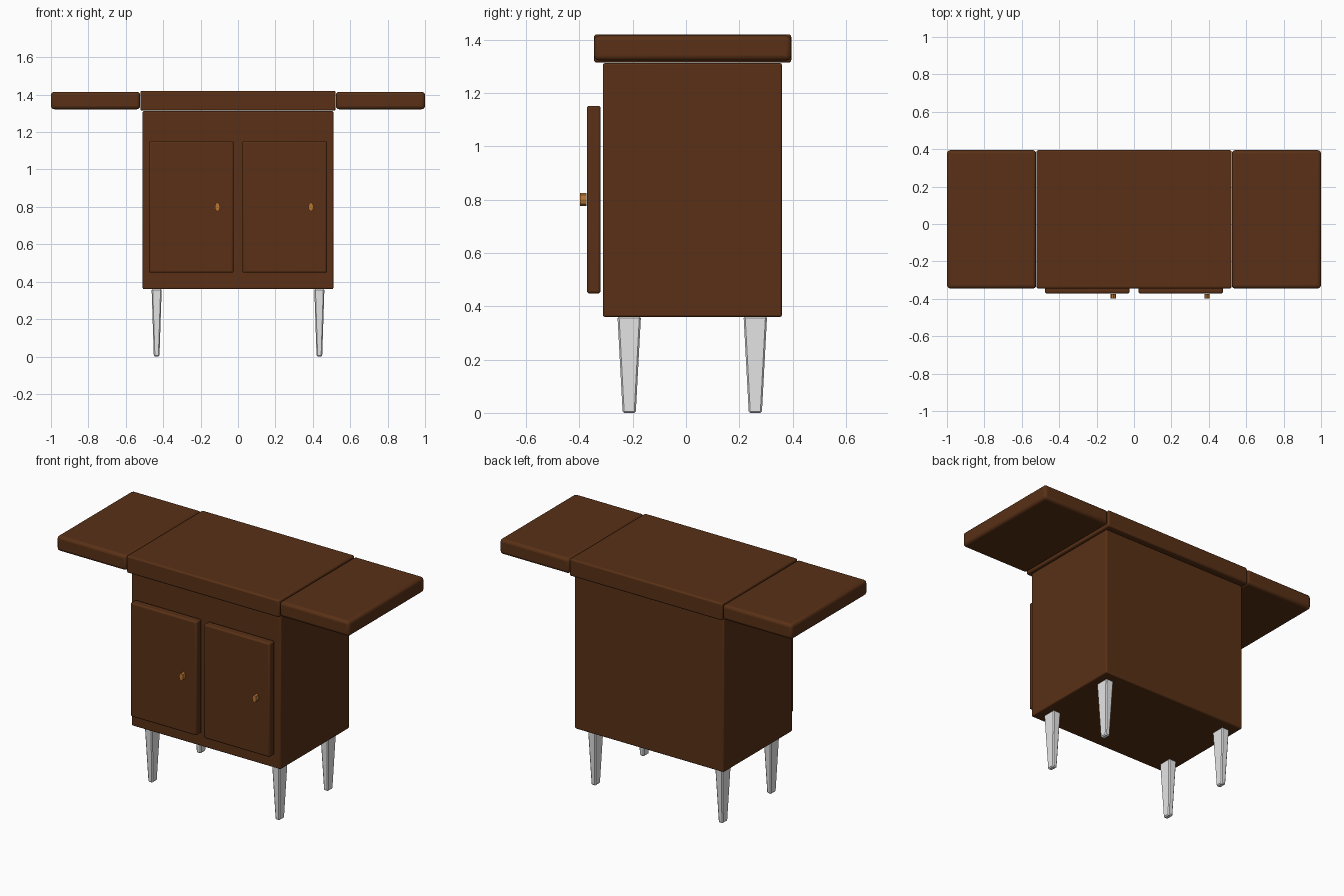
import bpy
import bmesh

cube = bpy.data.objects.get("Cube")
if cube:
    bpy.data.objects.remove(cube, do_unlink=True)


def material(name, rgb):
    mat = bpy.data.materials.new(name)
    mat.use_nodes = True
    mat.diffuse_color = (*rgb, 1)
    mat.node_tree.nodes["Principled BSDF"].inputs["Base Color"].default_value = (*rgb, 1)
    return mat


walnut = material("dark_walnut", (0.10, 0.03, 0.008))
steel = material("pale_grey", (0.8, 0.8, 0.8))
brass = material("amber_brass", (0.50, 0.18, 0.03))


def finish(bm, name, mat, bevel, segments, smooth):
    mesh = bpy.data.meshes.new(name)
    bm.to_mesh(mesh)
    bm.free()
    mesh.materials.append(mat)
    obj = bpy.data.objects.new(name, mesh)
    bpy.context.collection.objects.link(obj)
    if bevel:
        mod = obj.modifiers.new("rounded_edges", "BEVEL")
        mod.width = bevel
        mod.segments = segments
    if smooth:
        bpy.ops.object.select_all(action="DESELECT")
        obj.select_set(True)
        bpy.context.view_layer.objects.active = obj
        bpy.ops.object.shade_smooth_by_angle()
    return obj


def box(name, x, y, z, mat, bevel, segments=3, taper=1.0, smooth=True):
    """Box from (min, max) ranges; taper scales its lower end."""
    bm = bmesh.new()
    bmesh.ops.create_cube(bm, size=1)
    for v in bm.verts:
        k = taper if v.co.z < 0 else 1.0
        v.co.x = sum(x) / 2 + v.co.x * k * (x[1] - x[0])
        v.co.y = sum(y) / 2 + v.co.y * k * (y[1] - y[0])
        v.co.z = sum(z) / 2 + v.co.z * (z[1] - z[0])
    return finish(bm, name, mat, bevel, segments, smooth)


# Cabinet and worktop
box("cabinet_body", (-0.51, 0.51), (-0.312, 0.36), (0.36, 1.312), walnut, 0.008)
box("center_top", (-0.522, 0.522), (-0.345, 0.395), (1.314, 1.42), walnut, 0.01)

# Side leaves
for side, sign in (("left", 1), ("right", -1)):
    span = sorted((sign * 0.523, sign * 1.0))
    box(side + "_leaf", span, (-0.345, 0.395), (1.322, 1.415), walnut, 0.018)

# Doors with small eight-sided knobs
for side, x in (("left", 0.25), ("right", -0.25)):
    box(side + "_door", (x - 0.226, x + 0.226), (-0.372, -0.32), (0.448, 1.152), walnut, 0.01)
    bm = bmesh.new()
    bmesh.ops.create_cone(bm, cap_ends=True, segments=8, radius1=0.024, radius2=0.024, depth=0.025)
    for v in bm.verts:
        px, py, pz = v.co
        v.co = (x + 0.14 + px * 0.6, -0.386 + pz, 0.8 - py)
    finish(bm, side + "_knob", brass, 0, 1, False)

# Tapered legs with chamfered corners
for side, x in (("left", 0.435), ("right", -0.435)):
    for end, y in (("front", -0.213), ("back", 0.26)):
        box(end + "_" + side + "_leg", (x - 0.027, x + 0.027), (y - 0.044, y + 0.044),
            (0, 0.362), steel, 0.006, 1, 0.56, False)
